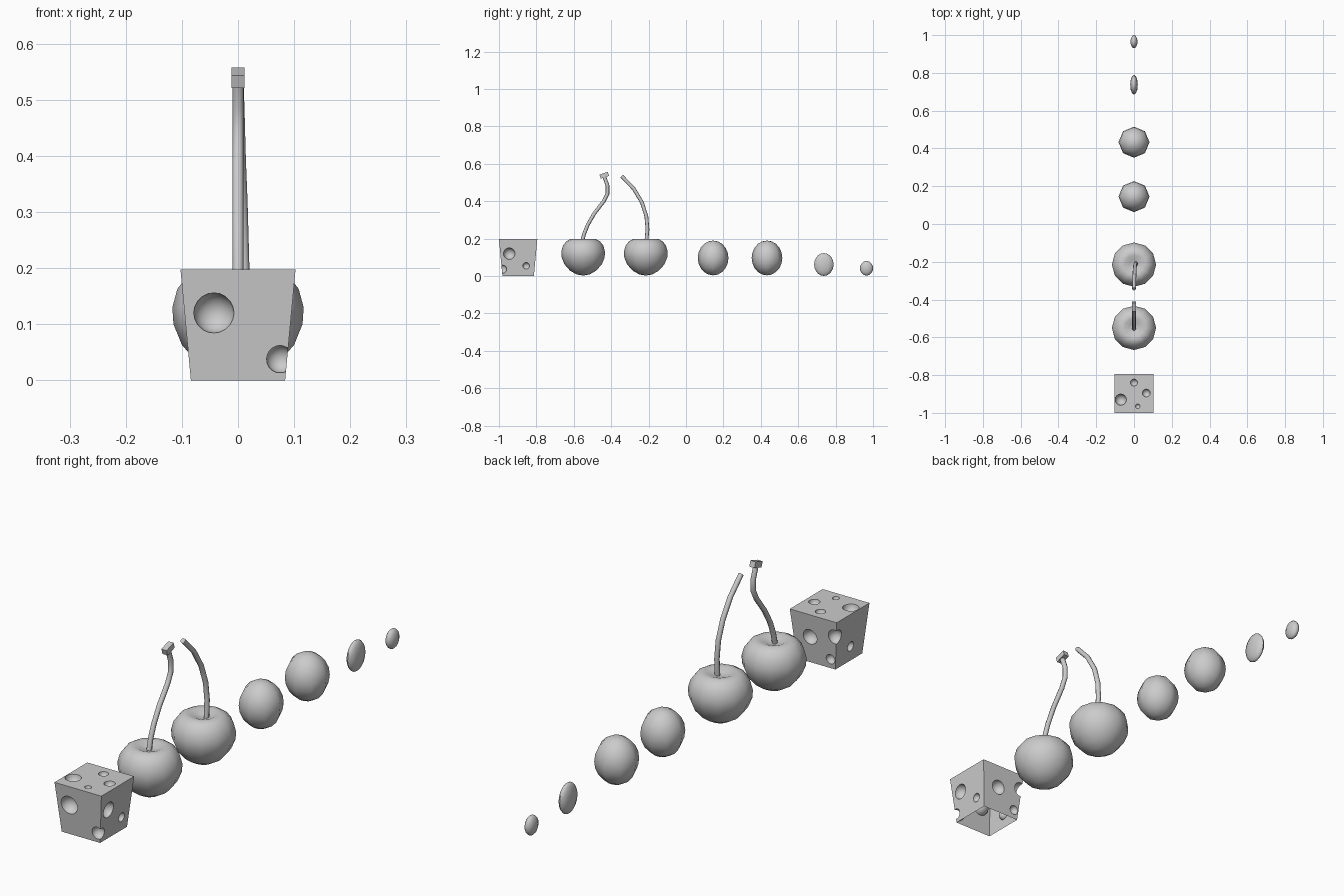
import bpy, bmesh, math
from mathutils import Matrix, Vector

if "Cube" in bpy.data.objects:
    bpy.data.objects.remove(bpy.data.objects["Cube"])


def add_object(name, bm, angle=60):
    bmesh.ops.recalc_face_normals(bm, faces=bm.faces[:])
    mesh = bpy.data.meshes.new(name)
    bm.to_mesh(mesh)
    bm.free()
    ob = bpy.data.objects.new(name, mesh)
    bpy.context.collection.objects.link(ob)
    smooth(ob, angle)
    return ob


def smooth(ob, angle):
    bpy.ops.object.select_all(action='DESELECT')
    ob.select_set(True)
    bpy.context.view_layer.objects.active = ob
    bpy.ops.object.shade_smooth_by_angle(angle=math.radians(angle))


def ellipsoid(name, loc, radii, segs, rings):
    bm = bmesh.new()
    m = Matrix.Translation(loc) @ Matrix.Diagonal((*radii, 1))
    bmesh.ops.create_uvsphere(bm, u_segments=segs, v_segments=rings, radius=1, matrix=m)
    return add_object(name, bm)


def lathe(name, profile, loc, segs):
    bm = bmesh.new()
    verts = [bm.verts.new((r, 0, z)) for r, z in profile]
    edges = [bm.edges.new(p) for p in zip(verts, verts[1:])]
    bmesh.ops.spin(bm, geom=verts + edges, cent=(0, 0, 0), axis=(0, 0, 1),
                   angle=math.tau, steps=segs)
    bmesh.ops.remove_doubles(bm, verts=bm.verts[:], dist=1e-4)
    bmesh.ops.translate(bm, verts=bm.verts[:], vec=loc)
    return add_object(name, bm)


def tube(name, points, radius, segs=8):
    # octagonal rings perpendicular to a path lying near the YZ plane
    pts = [Vector(p) for p in points]
    bm = bmesh.new()
    rings = []
    for i, p in enumerate(pts):
        t = (pts[min(i + 1, len(pts) - 1)] - pts[max(i - 1, 0)]).normalized()
        side = t.cross(Vector((1, 0, 0))).normalized()
        out = side.cross(t)
        rings.append([bm.verts.new(p + radius * (math.cos(a) * out + math.sin(a) * side))
                      for a in (math.tau * k / segs for k in range(segs))])
    for a, b in zip(rings, rings[1:]):
        for k in range(segs):
            n = (k + 1) % segs
            bm.faces.new((a[k], a[n], b[n], b[k]))
    bm.faces.new(rings[0])
    bm.faces.new(rings[-1])
    return add_object(name, bm)


# cheese cube: tapered block, wider at the top
CY, H = -0.8975, 0.197


def half(z):
    return 0.084 + 0.0185 * z / H


bm = bmesh.new()
bmesh.ops.create_cube(bm, size=2)
for v in bm.verts:
    z = H if v.co.z > 0 else 0
    v.co = (v.co.x * half(z), CY + v.co.y * half(z), z)
cheese = add_object("cheese_cube", bm, 30)

# round holes in the cheese (x, y, z, radius)
holes = [(-0.043, CY - half(.12), 0.12, 0.036), (0.075, -0.98, 0.038, 0.025),
         (half(.12), -0.945, 0.12, 0.031), (half(.055), -0.855, 0.055, 0.018),
         (-0.07, -0.93, H, 0.03), (0, -0.84, H, 0.019),
         (0.065, -0.895, H, 0.021), (0.02, -0.965, H, 0.013),
         (0.02, CY + half(.105), 0.105, 0.03), (-0.065, CY + half(.037), 0.037, 0.019),
         (-0.09, -0.805, 0.135, 0.029), (-half(.06), -0.9, 0.06, 0.019)]
bm = bmesh.new()
for x, y, z, r in holes:
    bmesh.ops.create_uvsphere(bm, u_segments=16, v_segments=10, radius=r,
                              matrix=Matrix.Translation((x, y, z)))
cutter = add_object("hole_cutter", bm)
cutter.hide_render = True
mod = cheese.modifiers.new("holes", 'BOOLEAN')
mod.operation, mod.solver, mod.object = 'DIFFERENCE', 'EXACT', cutter
bpy.context.view_layer.objects.active = cheese
bpy.ops.object.modifier_move_to_index(modifier="holes", index=0)
bpy.ops.object.modifier_apply(modifier="holes")
bpy.data.objects.remove(cutter)

# the cheese is open underneath
bm = bmesh.new()
bm.from_mesh(cheese.data)
bottom = [f for f in bm.faces if all(v.co.z < 0.001 for v in f.verts)]
bmesh.ops.delete(bm, geom=bottom, context='FACES')
bm.to_mesh(cheese.data)
bm.free()
smooth(cheese, 40)

# two cherries with a dimple on top
cherry = [(0, 0.003), (0.035, 0.009), (0.07, 0.029), (0.1, 0.063), (0.115, 0.1),
          (0.117, 0.13), (0.108, 0.163), (0.09, 0.186), (0.07, 0.197),
          (0.05, 0.196), (0.025, 0.186), (0, 0.18)]
for i, y in enumerate((-0.55, -0.215)):
    lathe(f"cherry_{i + 1}", cherry, (0, y, 0), 12)

# stems
tube("cherry_stem_1", [(0, -0.557, 0.175), (0, -0.545, 0.225), (0, -0.525, 0.275),
                       (0, -0.49, 0.335), (0, -0.44, 0.4), (0, -0.42, 0.44),
                       (0, -0.42, 0.485), (0, -0.437, 0.532)], 0.01)
tube("cherry_stem_2", [(0.011, -0.213, 0.175), (0.009, -0.206, 0.25), (0.007, -0.212, 0.32),
                       (0.004, -0.236, 0.395), (0.002, -0.28, 0.468),
                       (0, -0.344, 0.534)], 0.01)

# small block at the tip of the first stem
bm = bmesh.new()
bmesh.ops.create_cube(bm, size=1, matrix=Matrix.Translation((0, -0.437, 0.539))
                      @ Matrix.Rotation(math.radians(18), 4, 'X')
                      @ Matrix.Diagonal((0.023, 0.046, 0.023, 1)))
add_object("stem_tip", bm, 30)

# grapes
for i, y in enumerate((0.145, 0.433)):
    ellipsoid(f"grape_{i + 1}", (0, y, 0.097), (0.082, 0.082, 0.093), 8, 10)

# flat seeds
ellipsoid("seed_large", (0, 0.737, 0.062), (0.02, 0.052, 0.061), 12, 10)
ellipsoid("seed_small", (0, 0.965, 0.042), (0.019, 0.035, 0.039), 12, 10)
